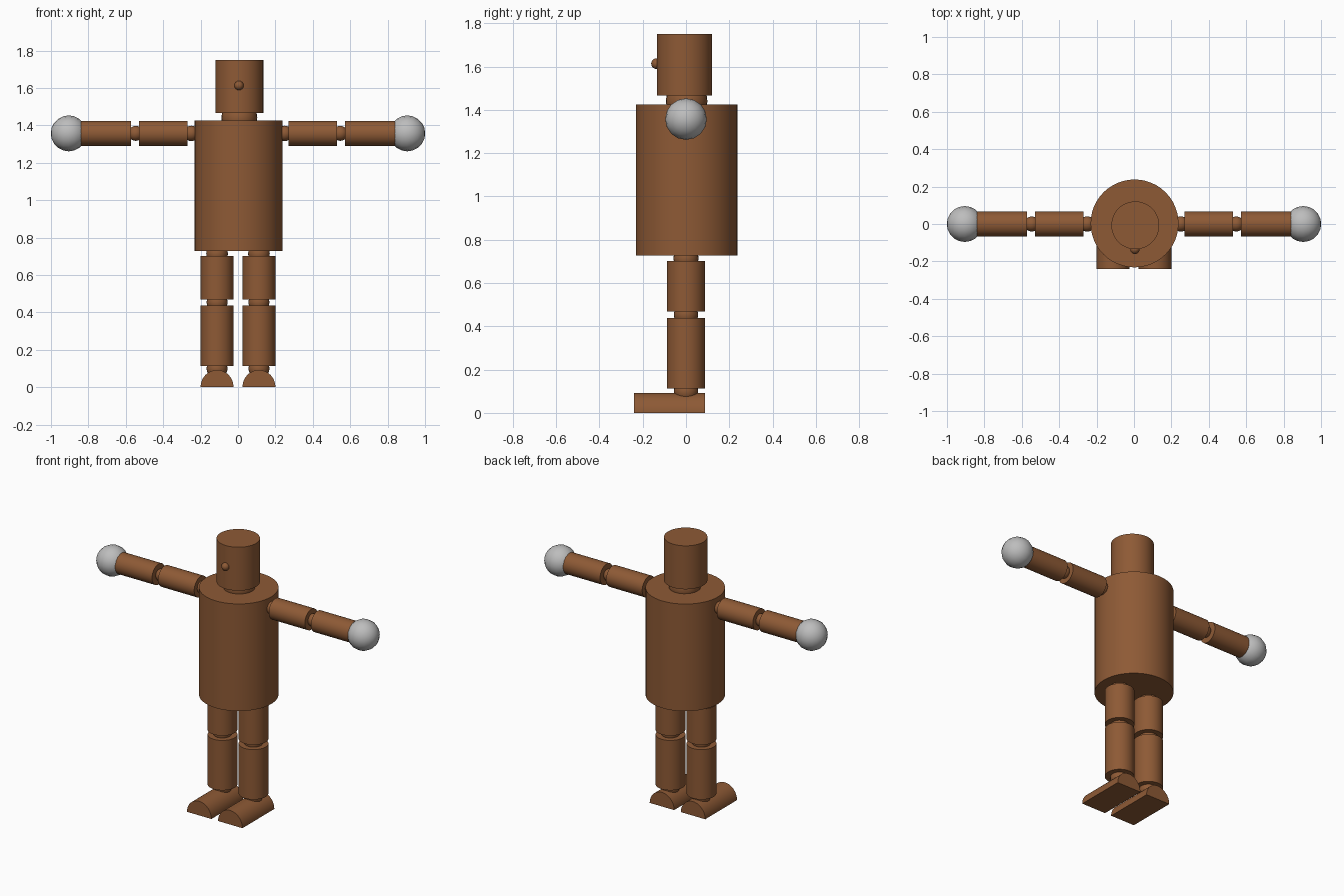
import bpy, bmesh, math
from mathutils import Matrix

if "Cube" in bpy.data.objects:
    bpy.data.objects.remove(bpy.data.objects["Cube"])


def material(name, color):
    m = bpy.data.materials.new(name)
    m.diffuse_color = (*color, 1)
    m.use_nodes = True
    m.node_tree.nodes["Principled BSDF"].inputs["Base Color"].default_value = m.diffuse_color
    return m


BROWN = material("brown", (0.27, 0.102, 0.036))
GREY = material("light_grey", (0.51, 0.51, 0.51))
ROT = {"x": Matrix.Rotation(math.pi / 2, 4, "Y"),
       "y": Matrix.Rotation(math.pi / 2, 4, "X"),
       "z": Matrix.Identity(4)}


def finish(name, bm, center, axis, mat):
    bmesh.ops.transform(bm, matrix=ROT[axis], verts=bm.verts)
    me = bpy.data.meshes.new(name)
    bm.to_mesh(me)
    bm.free()
    me.materials.append(mat)
    ob = bpy.data.objects.new(name, me)
    ob.location = center
    bpy.context.collection.objects.link(ob)
    bpy.ops.object.select_all(action="DESELECT")
    ob.select_set(True)
    bpy.context.view_layer.objects.active = ob
    bpy.ops.object.shade_smooth_by_angle(angle=math.radians(40))
    return ob


def cylinder(name, center, radius, length, axis="z"):
    bm = bmesh.new()
    bmesh.ops.create_cone(bm, cap_ends=True, segments=48, radius1=radius,
                          radius2=radius, depth=length)
    return finish(name, bm, center, axis, BROWN)


def ball(name, center, radius, mat=BROWN, axis="z", seg=24, rings=12):
    bm = bmesh.new()
    bmesh.ops.create_uvsphere(bm, u_segments=seg, v_segments=rings, radius=radius)
    return finish(name, bm, center, axis, mat)


def foot(name, x):
    # half cylinder lying along y, flat side down
    bm = bmesh.new()
    n = 24
    prof = [bm.verts.new((0.088 * math.cos(math.pi * i / n), -0.24,
                          0.092 * math.sin(math.pi * i / n))) for i in range(n + 1)]
    face = bm.faces.new(prof)
    ext = bmesh.ops.extrude_face_region(bm, geom=[face])
    verts = [g for g in ext["geom"] if isinstance(g, bmesh.types.BMVert)]
    bmesh.ops.translate(bm, vec=(0, 0.328, 0), verts=verts)
    bmesh.ops.recalc_face_normals(bm, faces=bm.faces)
    return finish(name, bm, (x, 0, 0), "z", BROWN)


# body and head
cylinder("torso", (0.003, 0.003, 1.076), 0.235, 0.698)
ball("neck", (0.007, 0.003, 1.44), 0.096)
cylinder("head", (0.007, -0.007, 1.608), 0.128, 0.283)
ball("nose", (0.005, -0.136, 1.613), 0.025, seg=12, rings=8)

# limbs on both sides
for s, side in ((-1, "left"), (1, "right")):
    z = 1.357
    ball(side + "_shoulder", (s * 0.25, 0, z), 0.041)
    cylinder(side + "_upper_arm", (s * 0.399, 0, z), 0.067, 0.26, "x")
    ball(side + "_elbow", (s * 0.547, 0, z), 0.04)
    cylinder(side + "_forearm", (s * 0.71, 0, z), 0.067, 0.275, "x")
    ball(side + "_hand", (s * 0.905, 0, z), 0.096, GREY, "x", 16, 10)

    x = s * 0.112
    ball(side + "_hip", (x, 0, 0.714), 0.058)
    cylinder(side + "_thigh", (x, 0, 0.585), 0.088, 0.233)
    ball(side + "_knee", (x, 0, 0.454), 0.056)
    cylinder(side + "_shin", (x, 0, 0.275), 0.088, 0.325)
    ball(side + "_ankle", (x, 0, 0.1), 0.056)
    foot(side + "_foot", x)
